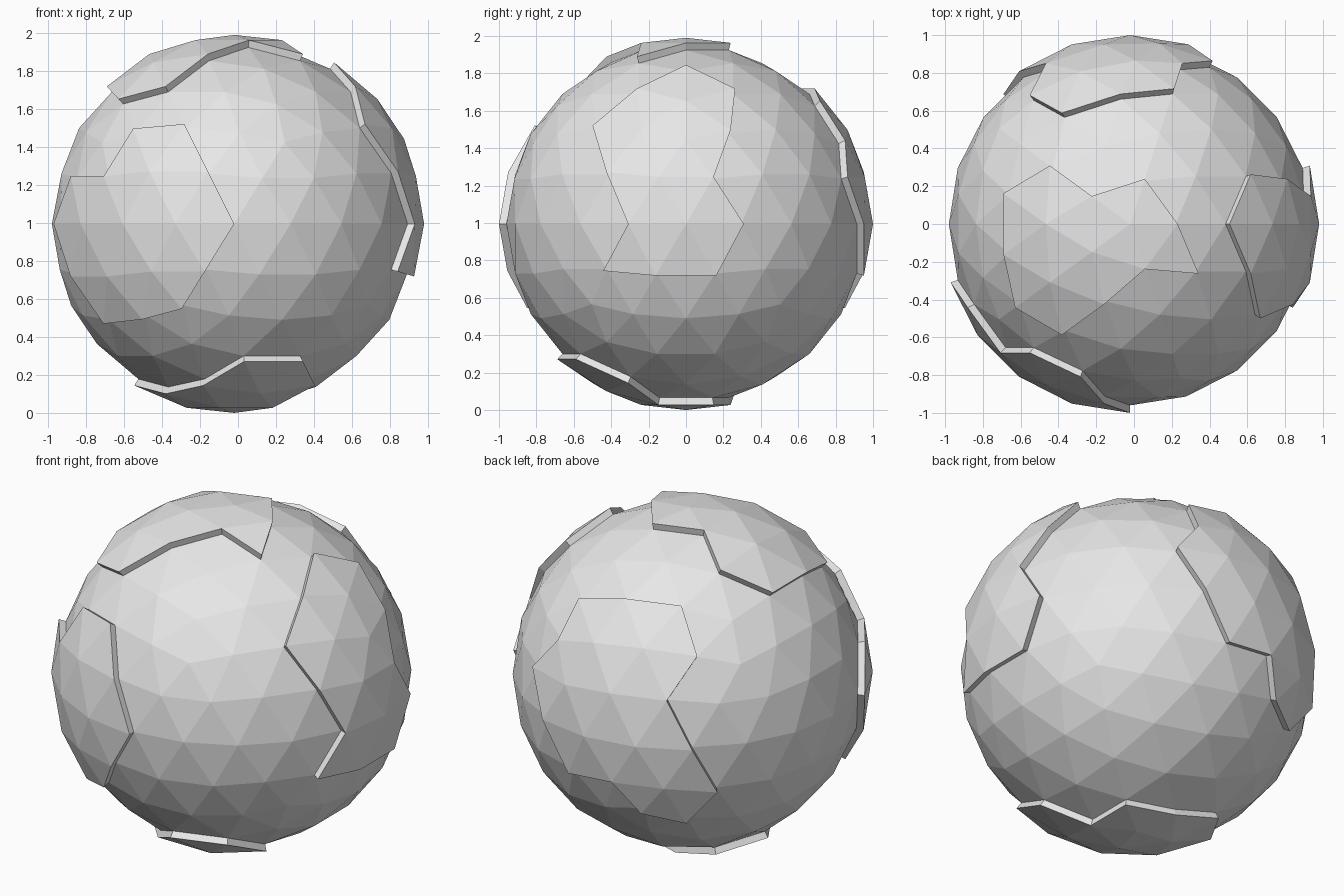
import bpy, bmesh
from math import radians, sin, cos, pi
from mathutils import Vector

BASE_RADIUS = 0.96
PLATE_RADIUS = 1.0
POLE_RADIUS = 0.995
CENTRE = Vector((-0.02, 0, 0.995))

# Outline of each raised plate, as (azimuth, elevation) in degrees
PLATES = {
    "front_plate": [(-90, 0), (-108, 32), (-126, 30), (-134, 13), (-153, 13), (-162, 0),
                    (-154, -16), (-144, -32), (-126, -30), (-108, -27)],
    "side_plate": [(0, 58), (22, 46), (17, 30), (9, 13), (18, 0), (10, -16), (-10, -16),
                   (-26, -13), (-18, 0), (-26, 16), (-36, 32), (-22, 46)],
    "top_plate": [(0, 74), (72, 74), (144, 74), (144, 58), (166, 46), (-166, 46),
                  (-144, 42), (-122, 46), (-108, 63), (-72, 74), (-36, 63)],
    "back_plate": [(72, 42), (94, 46), (122, 46), (126, 30), (118, 16), (126, 0), (134, -16),
                   (126, -30), (108, -27), (98, -13), (82, -16), (72, 0), (62, 13), (72, 27)],
    "bottom_plate": [(-86, -46), (-58, -46), (-36, -58), (-36, -74), (36, -74), (108, -74),
                     (144, -63), (180, -58), (-144, -63), (-108, -58)],
}


def direction(azimuth, elevation):
    a, e = radians(azimuth), radians(elevation)
    return Vector((cos(e) * cos(a), cos(e) * sin(a), sin(e)))


def inside(point, outline):
    """True if the point on the sphere lies within the outline."""
    if point.dot(sum(outline, Vector())) <= 0:
        return False
    axis = point.normalized()
    flat = [p - axis * p.dot(axis) for p in outline]
    winding = 0
    for a, b in zip(flat, flat[1:] + flat[:1]):
        angle = a.angle(b)
        winding += angle if axis.dot(a.cross(b)) > 0 else -angle
    return abs(winding) > pi


def make_material(name, colour):
    mat = bpy.data.materials.new(name)
    mat.use_nodes = True
    mat.diffuse_color = colour
    for node in mat.node_tree.nodes:
        if node.type == 'BSDF_PRINCIPLED':
            node.inputs["Base Color"].default_value = colour
    return mat


cube = bpy.data.objects.get("Cube")
if cube:
    bpy.data.objects.remove(cube, do_unlink=True)

# Faceted ball
bm = bmesh.new()
bmesh.ops.create_icosphere(bm, subdivisions=3, radius=BASE_RADIUS)

# Raise the plates out of the ball
outlines = [[direction(*p) for p in pts] for pts in PLATES.values()]
plate_faces = [f for f in bm.faces
               if any(inside(f.calc_center_median(), o) for o in outlines)]
raised = bmesh.ops.extrude_face_region(bm, geom=plate_faces)["geom"]
for v in raised:
    if isinstance(v, bmesh.types.BMVert):
        at_pole = abs(v.co.z) > BASE_RADIUS - 0.005
        v.co = v.co.normalized() * (POLE_RADIUS if at_pole else PLATE_RADIUS)

bmesh.ops.recalc_face_normals(bm, faces=bm.faces)
bmesh.ops.translate(bm, verts=bm.verts, vec=CENTRE)

mesh = bpy.data.meshes.new("plated_globe")
bm.to_mesh(mesh)
bm.free()
mesh.materials.append(make_material("light_grey", (0.8, 0.8, 0.8, 1)))
globe = bpy.data.objects.new("plated_globe", mesh)
bpy.context.collection.objects.link(globe)
